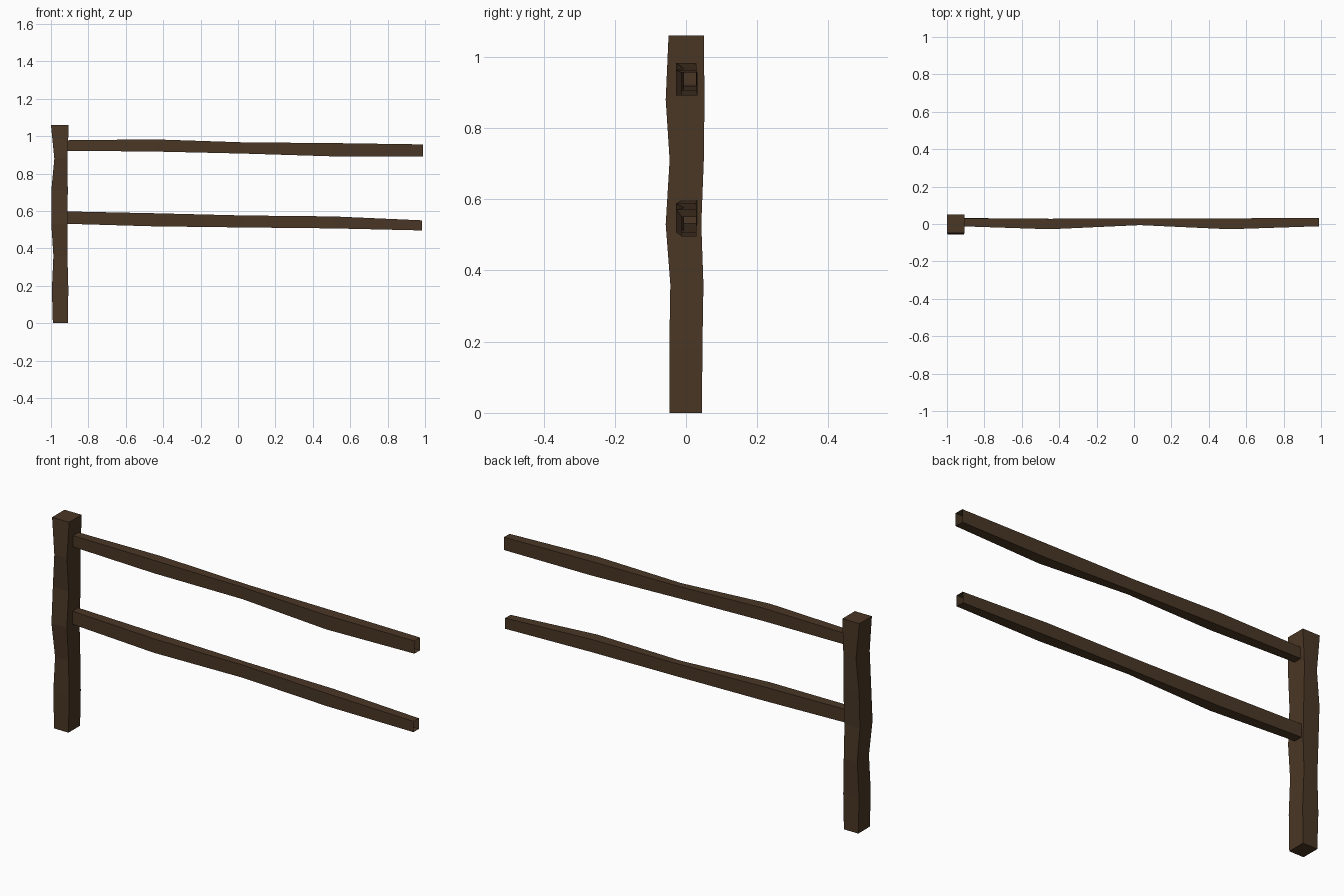
import bpy

if "Cube" in bpy.data.objects:
    bpy.data.objects.remove(bpy.data.objects["Cube"])

wood = bpy.data.materials.new("dark_brown_wood")
wood.diffuse_color = (0.068, 0.038, 0.019, 1)
wood.use_nodes = True
wood.node_tree.nodes["Principled BSDF"].inputs["Base Color"].default_value = wood.diffuse_color


def loft(name, rings, cap):
    """Join four-sided rings into a flat-shaded beam."""
    verts = [p for r in rings for p in r]
    faces = []
    for i in range(len(rings) - 1):
        for j in range(4):
            a, b = i * 4 + j, i * 4 + (j + 1) % 4
            faces.append((a, b, b + 4, a + 4))
    if cap:
        n = len(verts)
        faces += [(3, 2, 1, 0), (n - 4, n - 3, n - 2, n - 1)]
    mesh = bpy.data.meshes.new(name)
    mesh.from_pydata(verts, [], faces)
    mesh.materials.append(wood)
    bpy.context.collection.objects.link(bpy.data.objects.new(name, mesh))


# upright post: z, x range, y range
post = [(0, -.99, -.91, -.047, .045), (.18, -.995, -.907, -.047, .046),
        (.36, -.987, -.912, -.044, .049), (.53, -.998, -.912, -.057, .043),
        (.71, -.998, -.91, -.046, .05), (.88, -.982, -.912, -.057, .052),
        (1.06, -1, -.905, -.049, .05)]
loft("post", [[(a, c, z), (b, c, z), (b, d, z), (a, d, z)]
              for z, a, b, c, d in post], True)


# rails with open ends: x, y range, z range
def rail(name, secs):
    loft(name, [[(x, c, e), (x, c, f), (x, d, f), (x, d, e)][::-1]
                for x, c, d, e, f in secs], False)


rail("upper_rail", [(-.93, -.012, .03, .922, .978), (-.45, -.028, .028, .918, .983),
                    (.03, -.006, .03, .907, .967), (.51, -.028, .03, .892, .963),
                    (.99, -.012, .033, .892, .956)])
rail("lower_rail", [(-.93, -.012, .032, .532, .598), (-.45, -.028, .028, .518, .588),
                    (.03, -.006, .03, .512, .576), (.51, -.028, .03, .507, .571),
                    (.985, -.012, .03, .496, .55)])
